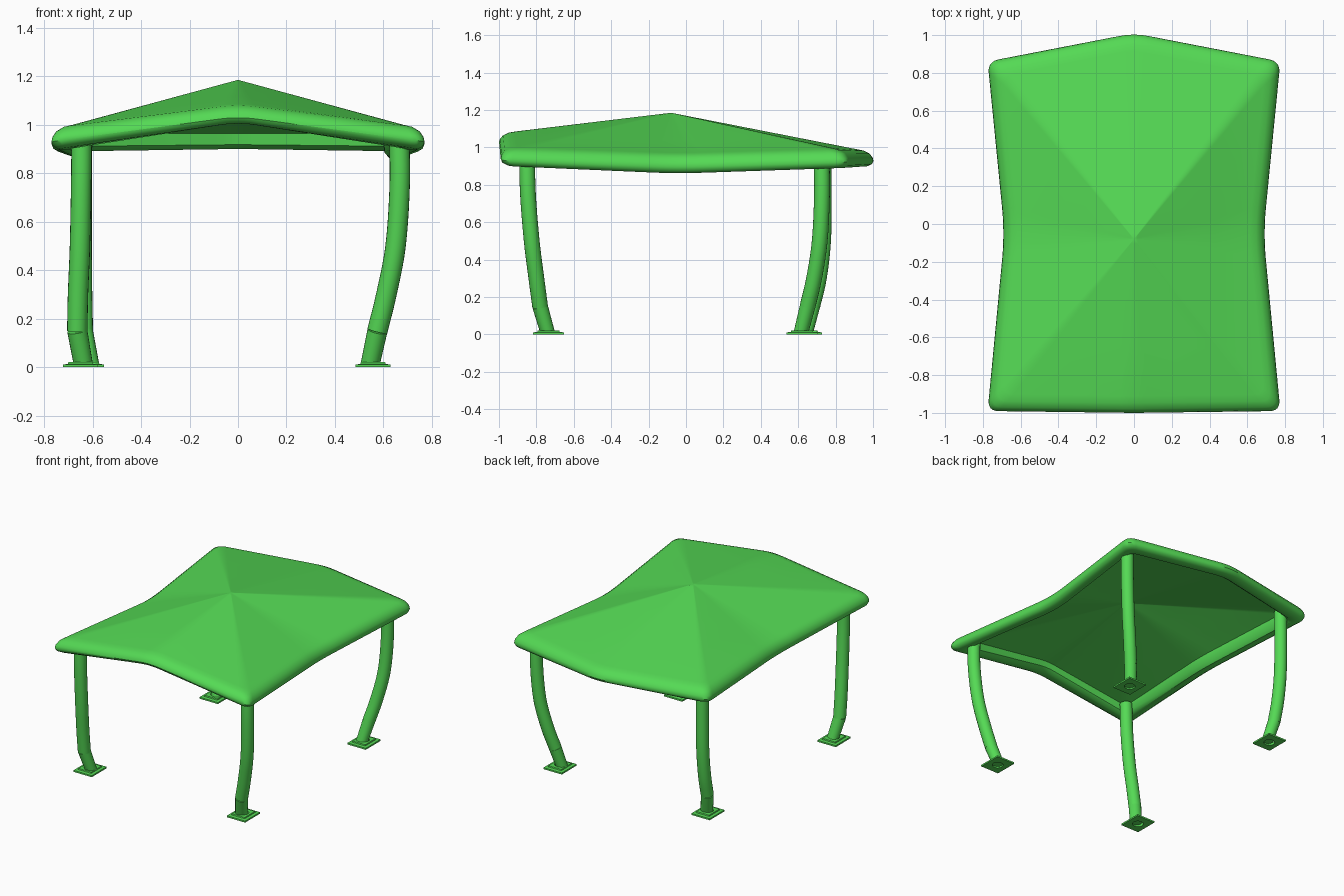
import bpy, bmesh, math
from mathutils import Vector

if "Cube" in bpy.data.objects:
    bpy.data.objects.remove(bpy.data.objects["Cube"])

green = bpy.data.materials.new("canopy_green")
green.use_nodes = True
GREEN = (0.09, 0.70, 0.09, 1)
green.diffuse_color = GREEN
green.node_tree.nodes["Principled BSDF"].inputs["Base Color"].default_value = GREEN


def loft(name, rings, start=None, end=None, wrap=False, smooth=40):
    """Skin a list of closed rings; start and end are optional fan tips."""
    bm = bmesh.new()
    loops = [[bm.verts.new(p) for p in ring] for ring in rings]
    n = len(loops[0])
    pairs = list(zip(loops, loops[1:]))
    if wrap:
        pairs.append((loops[-1], loops[0]))
    for a, b in pairs:
        for i in range(n):
            j = (i + 1) % n
            bm.faces.new((a[i], a[j], b[j], b[i]))
    for tip, loop in ((start, loops[0]), (end, loops[-1])):
        if tip is not None:
            v = bm.verts.new(tip)
            for i in range(n):
                bm.faces.new((loop[i], loop[(i + 1) % n], v))
    bmesh.ops.recalc_face_normals(bm, faces=bm.faces)
    mesh = bpy.data.meshes.new(name)
    bm.to_mesh(mesh)
    bm.free()
    mesh.materials.append(green)
    obj = bpy.data.objects.new(name, mesh)
    bpy.context.collection.objects.link(obj)
    bpy.ops.object.select_all(action='DESELECT')
    obj.select_set(True)
    bpy.context.view_layer.objects.active = obj
    bpy.ops.object.shade_smooth_by_angle(angle=math.radians(smooth))
    return obj


# Canopy outline: x, y, rim top, rim bottom, corner softness
half = [(0, -1.0, 1.09, 1.01, .08), (.775, -.99, 1.0, .90, .06),
        (.685, -.05, .97, .86, .14), (.775, .86, .995, .89, .06),
        (0, 1.01, .99, .90, .08)]
controls = half + [(-c[0],) + c[1:] for c in half[3:0:-1]]


def outline():
    """Round each control point with a short quadratic curve."""
    pts = []
    for i, c in enumerate(controls):
        p = Vector(c[:4])
        a = Vector(controls[i - 1][:4])
        b = Vector(controls[(i + 1) % len(controls)][:4])
        a = p + (a - p) * c[4] / (a - p).length
        b = p + (b - p) * c[4] / (b - p).length
        for k in range(7):
            t = k / 6
            pts.append(a * (1 - t) ** 2 + p * 2 * t * (1 - t) + b * t * t)
    return pts


edge = outline()


def rim_ring(inset, height):
    return [Vector((p[0] * (1 - inset / .77), p[1] * (1 - inset / .95),
                    p[3] + (p[2] - p[3]) * height)) for p in edge]


def toward(ring, tip, t):
    return [p.lerp(tip, t) for p in ring]


# Canopy: roof sheet, puffy rim and ceiling in one closed skin
apex = Vector((0, -.08, 1.185))
ceiling_apex = Vector((0, -.08, 1.15))
section = [(.085, 1), (.05, .92), (.02, .74), (.004, .5), (0, .3),
           (.008, .12), (.03, 0), (.075, 0), (.098, .2), (.105, .7)]
rim = [rim_ring(*s) for s in section]
roof = [toward(rim[0], apex, t) for t in (.97, .6, .3)]
ceiling = [toward(rim[-1], ceiling_apex, t) for t in (.3, .6, .97)]
loft("canopy", roof + rim + ceiling, apex, ceiling_apex)


# Legs: bent tubes, each ending in a straight foot sleeve and base plate
def circle(center, axis, radius, n=20):
    turn = Vector((0, 0, 1)).rotation_difference(axis)
    return [center + turn @ Vector((radius * math.cos(2 * math.pi * i / n),
                                    radius * math.sin(2 * math.pi * i / n), 0))
            for i in range(n)]


def spline(p, steps=5):
    """Catmull-Rom samples through the points."""
    q = [p[0] * 2 - p[1]] + p + [p[-1] * 2 - p[-2]]
    out = []
    for a, b, c, d in zip(q, q[1:], q[2:], q[3:]):
        for k in range(steps):
            t = k / steps
            out.append((b * 2 + (c - a) * t + (a * 2 - b * 5 + c * 4 - d) * t ** 2
                        + (b * 3 - a - c * 3 + d) * t ** 3) / 2)
    return out + [p[-1]]


def base_plate(name, x, y):
    def square(w, d, z):
        ring = []
        for i in range(24):
            c, s = math.cos(math.pi * i / 12), math.sin(math.pi * i / 12)
            m = max(abs(c), abs(s))
            ring.append(Vector((x + w * c / m, y + d * s / m, z)))
        return ring

    def hole(z):
        return circle(Vector((x, y, z)), Vector((0, 0, 1)), .036, 24)

    loft(name, [hole(0), square(.072, .083, 0), square(.072, .083, .011),
                square(.052, .06, .013), square(.05, .058, .021), hole(.021)],
         wrap=True, smooth=20)


LEVELS = (.96, .75, .5, .3, .15, .01)
legs = {
    "front_left": ((.665, .667, .65, .612, .575, .545), (-.85, -.845, -.825, -.80, -.78, -.74)),
    "back_left": ((.665, .667, .65, .612, .575, .545), (.725, .727, .715, .685, .65, .615)),
    "front_right": ((-.645, -.647, -.652, -.66, -.663, -.638), (-.85, -.845, -.825, -.80, -.78, -.74)),
    "back_right": ((-.645, -.645, -.645, -.643, -.64, -.612), (.735, .737, .733, .71, .675, .64)),
}
for side, (xs, ys) in legs.items():
    path = [Vector(p) for p in zip(xs, ys, LEVELS)]
    knee, sole = path[-2], path[-1]
    pts = spline(path[:-1])
    rings = []
    for i, p in enumerate(pts):
        axis = (pts[max(i - 1, 0)] - pts[min(i + 1, len(pts) - 1)]).normalized()
        rings.append(circle(p, axis, .042))
    loft(side + "_leg", rings, pts[0], pts[-1])
    axis = (knee - sole).normalized()
    loft(side + "_foot", [circle(knee, axis, .0415),
                          circle(sole, Vector((0, 0, 1)), .040)], knee, sole)
    base_plate(side + "_base_plate", sole.x + (.012 if sole.x > 0 else -.012), sole.y + .005)
